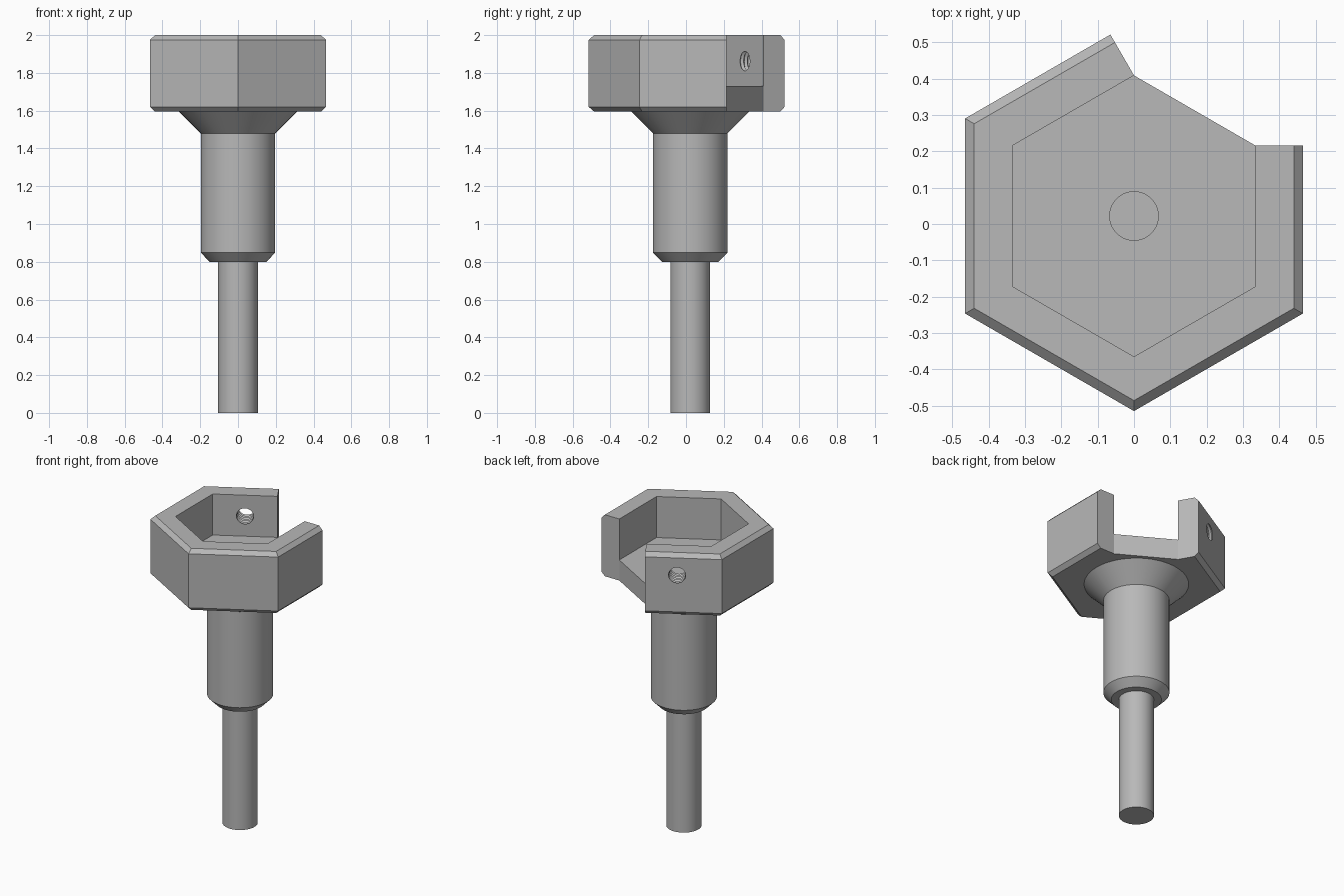
import bpy, bmesh, math
from mathutils import Matrix, Vector

if "Cube" in bpy.data.objects:
    bpy.data.objects.remove(bpy.data.objects["Cube"])

CY = 0.022                      # axis of the part sits slightly behind the centre
R_OUT, R_IN = 0.537, 0.387      # hexagon corner radii
Z0, Z1, FLOOR = 1.595, 2.0, 1.73

steel = bpy.data.materials.new("grey steel")
steel.diffuse_color = (0.48, 0.48, 0.48, 1)
steel.use_nodes = True
steel.node_tree.nodes["Principled BSDF"].inputs["Base Color"].default_value = steel.diffuse_color


def finish(name, bm, matrix):
    bmesh.ops.recalc_face_normals(bm, faces=bm.faces)
    me = bpy.data.meshes.new(name)
    bm.to_mesh(me)
    bm.free()
    me.transform(matrix)
    me.materials.append(steel)
    ob = bpy.data.objects.new(name, me)
    bpy.context.collection.objects.link(ob)
    return ob


def stack(name, rings, matrix=Matrix.Translation((0, CY, 0))):
    """Closed solid through a list of equally long point rings."""
    bm = bmesh.new()
    loops = [[bm.verts.new(p) for p in ring] for ring in rings]
    n = len(loops[0])
    for a, b in zip(loops, loops[1:]):
        for i in range(n):
            j = (i + 1) % n
            bm.faces.new((a[i], a[j], b[j], b[i]))
    bm.faces.new(loops[0][::-1])
    bm.faces.new(loops[-1])
    return finish(name, bm, matrix)


def ring(r, z, n):
    a0 = math.pi / 2
    return [(r * math.cos(a0 + math.tau * i / n),
             r * math.sin(a0 + math.tau * i / n), z) for i in range(n)]


def lathe(name, profile, n, **kw):
    return stack(name, [ring(r, z, n) for r, z in profile], **kw)


def prism(name, pts, z0, z1):
    return stack(name, [[(x, y, z) for x, y in pts] for z in (z0, z1)])


def combine(target, tool, operation):
    mod = target.modifiers.new(operation.lower(), 'BOOLEAN')
    mod.operation, mod.solver, mod.object = operation, 'EXACT', tool
    bpy.context.view_layer.objects.active = target
    bpy.ops.object.modifier_apply(modifier=mod.name)
    bpy.data.objects.remove(tool)


# Hexagonal head with chamfered rims
c = 0.029
head = lathe("hex_socket_holder", [(R_OUT - c, Z0), (R_OUT, Z0 + 0.025),
                                   (R_OUT, Z1 - 0.025), (R_OUT - c, Z1)], 6)

# Pin, shoulder and flared neck
shank = lathe("shank", [(0.105, 0), (0.105, 0.8), (0.15, 0.8), (0.197, 0.848),
                        (0.197, 1.48), (0.312, Z0), (0.312, 1.66)], 64)
combine(head, shank, 'UNION')

# Open side: splayed gap through the full head height
h = R_IN * math.cos(math.pi / 6)
p, q = Vector((0, R_IN)), Vector((h, R_IN / 2))
gap = [p, q, q + Vector((0.5, 0)), p + Vector((-0.25, 0.433))]
combine(head, prism("gap_cutter", gap, Z0 - 0.05, Z1 + 0.1), 'DIFFERENCE')

# Hexagonal pocket, reaching a little past the open side
out = Vector((0.5, 0.866)) * 0.01
pocket = [Vector(v[:2]) for v in ring(R_IN, 0, 6)] + [q + out, p + out]
pocket = pocket[:6] + pocket[6:]
combine(head, prism("pocket_cutter", pocket, FLOOR, Z1 + 0.1), 'DIFFERENCE')

# Round blind hole in the pocket floor
combine(head, lathe("floor_hole_cutter", [(0.067, 1.42), (0.067, FLOOR + 0.05)], 48),
        'DIFFERENCE')

# Threaded set-screw hole through the rear left wall
thread = [(0.05 if i % 2 else 0.063, -0.099 + 0.011 * i) for i in range(19)]
d = Vector((-0.5, 0.866, 0))
place = (Matrix.Translation(Vector((0, CY, 1.862)) + d * 0.4)
         @ d.to_track_quat('Z', 'Y').to_matrix().to_4x4())
combine(head, lathe("screw_hole_cutter", thread, 32, matrix=place), 'DIFFERENCE')

# Smooth round surfaces, crisp edges
bpy.ops.object.select_all(action='DESELECT')
head.select_set(True)
bpy.context.view_layer.objects.active = head
bpy.ops.object.shade_smooth_by_angle(angle=math.radians(25))
